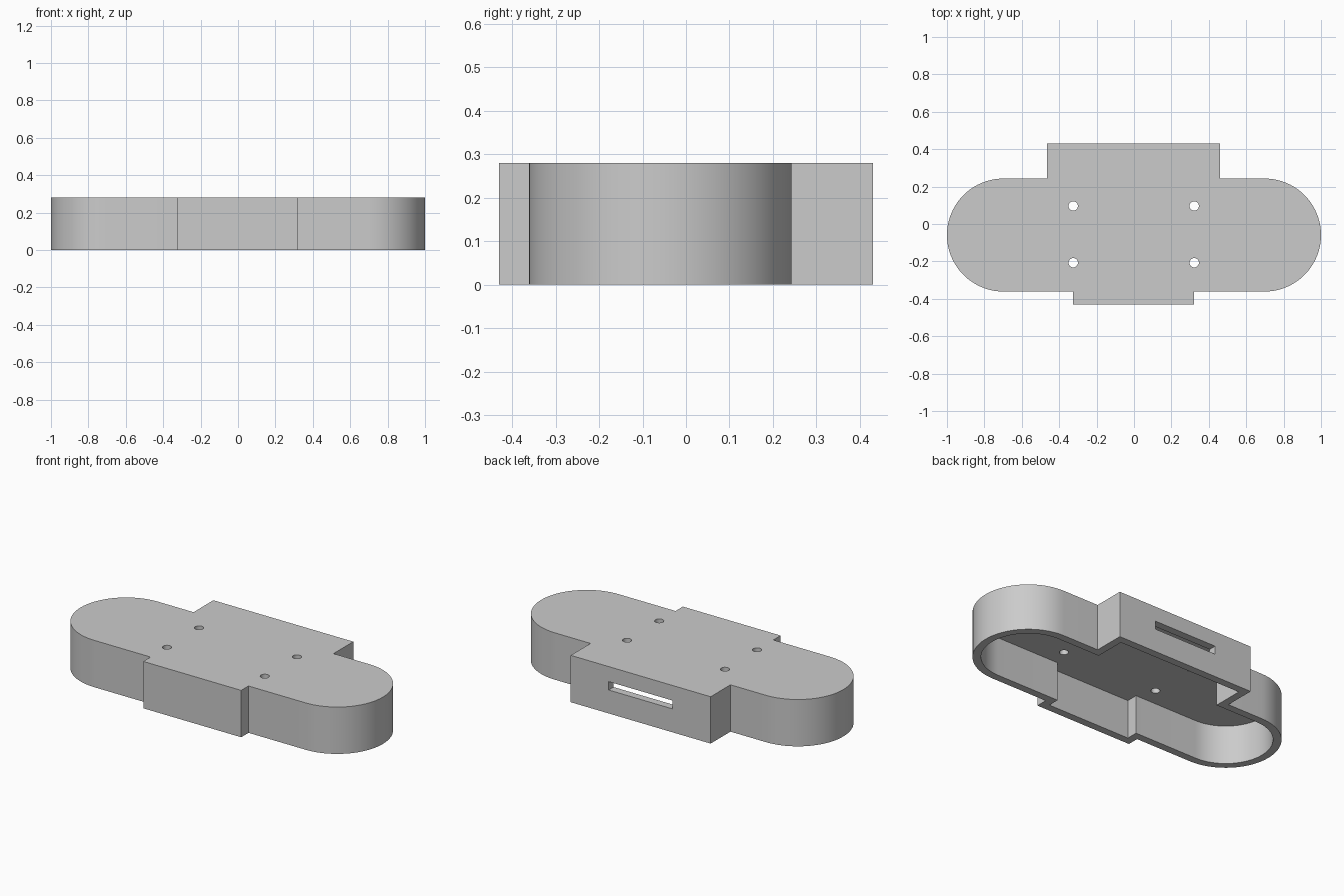
import bpy, bmesh, math

if "Cube" in bpy.data.objects:
    bpy.data.objects.remove(bpy.data.objects["Cube"])

HEIGHT, WALL = 0.28, 0.046
END_X, END_Y, END_R = 0.698, -0.059, 0.302
STEPS = 40

grey = bpy.data.materials.new("plain grey")
grey.use_nodes = True
colour = (0.6, 0.6, 0.6, 1)
grey.diffuse_color = colour
grey.node_tree.nodes["Principled BSDF"].inputs["Base Color"].default_value = colour


def outline(t):
    """Counter-clockwise case outline, moved inward by t."""
    r = END_R - t

    def arc(cx, start):
        angles = (start + math.pi * i / STEPS for i in range(STEPS + 1))
        return [(cx + r * math.cos(a), END_Y + r * math.sin(a)) for a in angles]

    front, back = END_Y - r, END_Y + r
    f0, f1, fy = -0.325 + t, 0.322 - t, -0.43 + t
    b0, b1, by = -0.464 + t, 0.461 - t, 0.43 - t
    return ([(f0, front), (f0, fy), (f1, fy), (f1, front)]
            + arc(END_X, -math.pi / 2)
            + [(b1, back), (b1, by), (b0, by), (b0, back)]
            + arc(-END_X, math.pi / 2))


def prism(name, points, z0, z1):
    """Solid made by raising a flat outline from z0 to z1."""
    bm = bmesh.new()
    face = bm.faces.new([bm.verts.new((x, y, z0)) for x, y in points])
    top = bmesh.ops.extrude_face_region(bm, geom=[face])["geom"]
    verts = [v for v in top if isinstance(v, bmesh.types.BMVert)]
    bmesh.ops.translate(bm, verts=verts, vec=(0, 0, z1 - z0))
    bmesh.ops.recalc_face_normals(bm, faces=bm.faces)
    mesh = bpy.data.meshes.new(name)
    bm.to_mesh(mesh)
    bm.free()
    mesh.materials.append(grey)
    obj = bpy.data.objects.new(name, mesh)
    bpy.context.collection.objects.link(obj)
    return obj


# Outer case and the cavity open at the bottom
case = prism("case_shell", outline(0), 0, HEIGHT)
cutters = [prism("cavity_cutter", outline(WALL), -0.1, HEIGHT - WALL)]

# Slot through the back wall
slot = [(-0.213, 0.35), (0.21, 0.35), (0.21, 0.5), (-0.213, 0.5)]
cutters.append(prism("slot_cutter", slot, 0.14, 0.19))

# Four screw holes through the top
for hx in (-0.325, 0.322):
    for hy in (-0.207, 0.096):
        ring = [(hx + 0.025 * math.cos(a), hy + 0.025 * math.sin(a))
                for a in (math.tau * i / 24 for i in range(24))]
        cutters.append(prism("hole_cutter", ring, 0.2, 0.4))

bpy.context.view_layer.objects.active = case
case.select_set(True)
for cutter in cutters:
    cutter.hide_render = True
    mod = case.modifiers.new(cutter.name, "BOOLEAN")
    mod.operation, mod.solver, mod.object = "DIFFERENCE", "EXACT", cutter
    bpy.ops.object.modifier_apply(modifier=mod.name)
    bpy.data.objects.remove(cutter)

bpy.ops.object.shade_smooth_by_angle(angle=math.radians(30))
